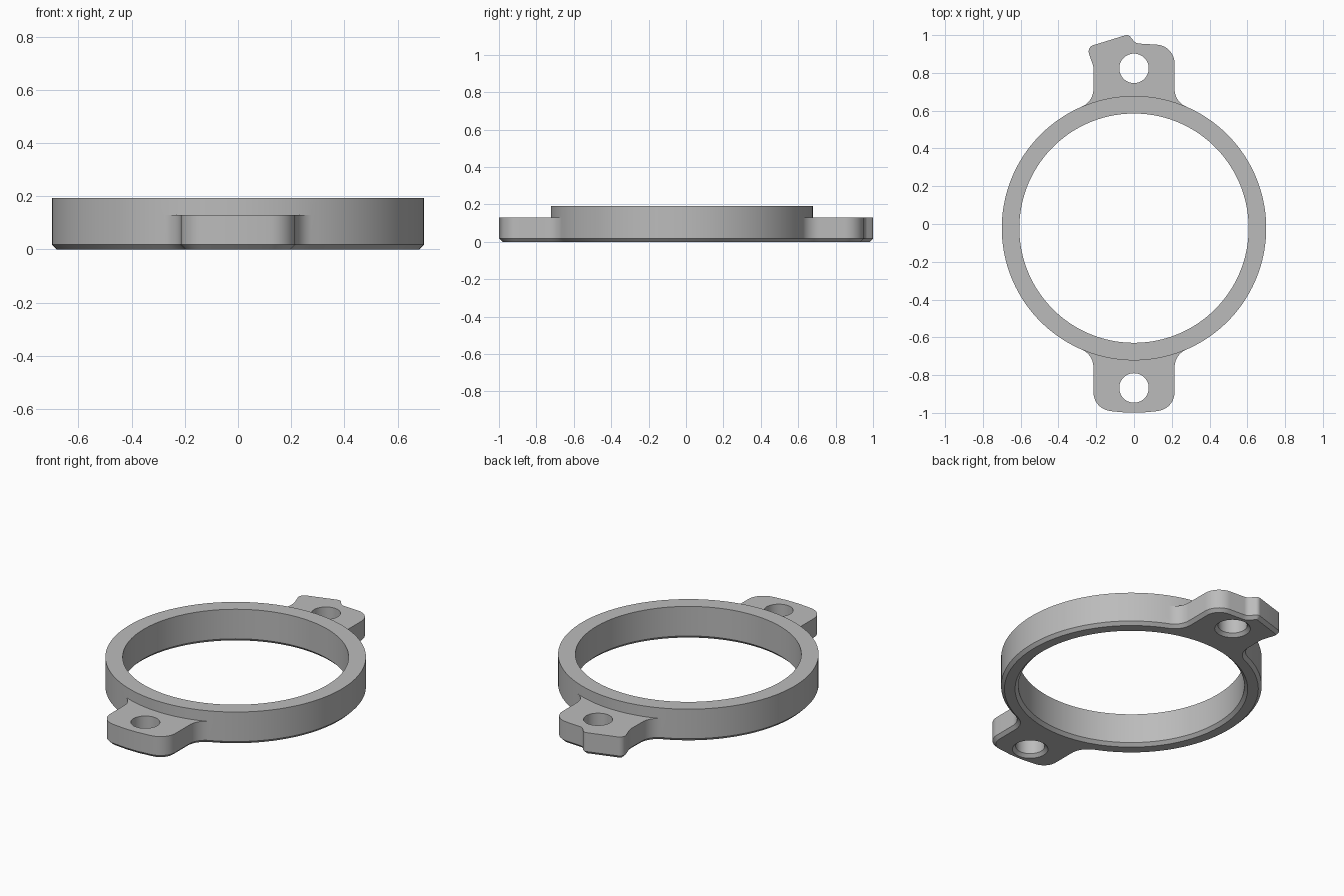
import bpy, bmesh
from math import pi, cos, sin, tan, acos, asin, sqrt, ceil
from mathutils import Vector, Matrix

default = bpy.data.objects.get("Cube")
if default:
    bpy.data.objects.remove(default)

RING_Y = -0.022                    # ring centre
R_OUT, R_BORE = 0.70, 0.607
H_RING, H_TAB = 0.193, 0.13
CHAMFER = 0.018
HALF_W, FILLET = 0.215, 0.10       # tab half width, fillet into the ring
HOLE_R, HOLE_DIST = 0.078, 0.846

# Where the tab fillets touch the ring
fx = HALF_W + FILLET
fy = sqrt((R_OUT + FILLET) ** 2 - fx ** 2)
touch = asin(fx / (R_OUT + FILLET))


def arc(radius, a0, a1, n, centre=(0, 0)):
    c = Vector(centre)
    return [c + radius * Vector((cos(a0 + (a1 - a0) * i / n), sin(a0 + (a1 - a0) * i / n)))
            for i in range(n + 1)]


def rounded(start, corners, end):
    """Path from start to end with every (x, y, radius) corner rounded."""
    nodes = [Vector(start)] + [Vector(c[:2]) for c in corners] + [Vector(end)]
    path = [nodes[0]]
    for i, corner in enumerate(corners, 1):
        r = corner[2]
        d1 = (nodes[i] - nodes[i - 1]).normalized()
        d2 = (nodes[i + 1] - nodes[i]).normalized()
        side = 1 if d1.cross(d2) > 0 else -1
        turn = acos(max(-1, min(1, d1.dot(d2))))
        p = nodes[i] - d1 * r * tan(turn / 2)
        c = p + Vector((-d1.y, d1.x)) * side * r
        n = max(3, ceil(turn / 0.13))
        path += [c + Matrix.Rotation(side * turn * k / n, 2) @ (p - c) for k in range(n + 1)]
    return path + [nodes[-1]]


def tab(corners):
    """Tab outline pointing to +y, between its two touch points."""
    fillet = arc(FILLET, 3 * pi / 2 - touch, pi, 10, (fx, fy))[1:]
    mirrored = [Vector((-p.x, p.y)) for p in reversed(fillet)]
    path = rounded(fillet[-1], corners, mirrored[0])
    return fillet[:-1] + path + mirrored[1:]


def half_turn(points):
    return [-p for p in points]


def inset(loop, d):
    out = []
    for i, p in enumerate(loop):
        e1 = (p - loop[i - 1]).normalized()
        e2 = (loop[(i + 1) % len(loop)] - p).normalized()
        n1, n2 = Vector((e1.y, -e1.x)), Vector((e2.y, -e2.x))
        out.append(p - (n1 + n2) * d / (1 + n1.dot(n2)))
    return out


bm = bmesh.new()


def add_loop(loop, z):
    return [bm.verts.new((p.x, p.y + RING_Y, z)) for p in loop]


def wall(loop_a, za, loop_b, zb):
    a, b = add_loop(loop_a, za), add_loop(loop_b, zb)
    for i in range(len(a)):
        bm.faces.new((a[i - 1], a[i], b[i], b[i - 1]))


def fill(loops, z, up):
    edges = []
    for loop in loops:
        v = add_loop(loop, z)
        edges += [bm.edges.new((v[i - 1], v[i])) for i in range(len(v))]
    bmesh.ops.triangle_fill(bm, use_beauty=True, edges=edges, normal=(0, 0, up))


# Outlines
side_arc = arc(R_OUT, touch - pi / 2, pi / 2 - touch, 56)
tab_arc = arc(R_OUT, pi / 2 - touch, pi / 2 + touch, 20)
back_tab = tab([(HALF_W, 0.966, 0.10), (0.01, 0.978, 0.04), (-0.03, 1.026, 0.025),
                (-0.25, 0.958, 0.035), (-0.213, 0.85, 0.10)])
front_tab = tab([(HALF_W, 0.955, 0.10), (0, 0.986, 0.8), (-HALF_W, 0.955, 0.10)])
outline = side_arc + back_tab + half_turn(side_arc) + half_turn(front_tab)
half_ring = side_arc[:-1] + tab_arc[:-1]
ring = half_ring + half_turn(half_ring)


def bore(radius):
    return [p * radius / R_OUT for p in ring]


def hole(sign, radius):
    return arc(radius, 0, 2 * pi, 48, (0, sign * HOLE_DIST))[:-1]


# Underside with chamfered rim, bore and screw holes
low_outline = inset(outline, CHAMFER)
fill([low_outline, bore(R_BORE + CHAMFER)] + [hole(s, HOLE_R + CHAMFER) for s in (1, -1)], 0, -1)
wall(low_outline, 0, outline, CHAMFER)
wall(outline, CHAMFER, outline, H_TAB)
wall(bore(R_BORE + CHAMFER), 0, bore(R_BORE), CHAMFER)
wall(bore(R_BORE), CHAMFER, bore(R_BORE), H_RING)

# Raised collar
wall(ring, H_TAB, ring, H_RING)
wall(ring, H_RING, bore(R_BORE), H_RING)

# Mounting tabs with their screw holes
tab_top = list(reversed(tab_arc))
for s, path in ((1, back_tab + tab_top), (-1, half_turn(front_tab + tab_top))):
    fill([path, hole(s, HOLE_R)], H_TAB, 1)
    wall(hole(s, HOLE_R + CHAMFER), 0, hole(s, HOLE_R), CHAMFER)
    wall(hole(s, HOLE_R), CHAMFER, hole(s, HOLE_R), H_TAB)

bmesh.ops.remove_doubles(bm, verts=bm.verts, dist=0.0001)
bmesh.ops.recalc_face_normals(bm, faces=bm.faces)

mesh = bpy.data.meshes.new("mounting_ring")
bm.to_mesh(mesh)
bm.free()
obj = bpy.data.objects.new("mounting_ring", mesh)
bpy.context.collection.objects.link(obj)

# Plain grey
grey = bpy.data.materials.new("grey")
grey.use_nodes = True
colour = (0.5, 0.5, 0.5, 1)
grey.diffuse_color = colour
grey.node_tree.nodes["Principled BSDF"].inputs["Base Color"].default_value = colour
mesh.materials.append(grey)

bpy.ops.object.select_all(action="DESELECT")
obj.select_set(True)
bpy.context.view_layer.objects.active = obj
bpy.ops.object.shade_smooth_by_angle(angle=pi / 6)
